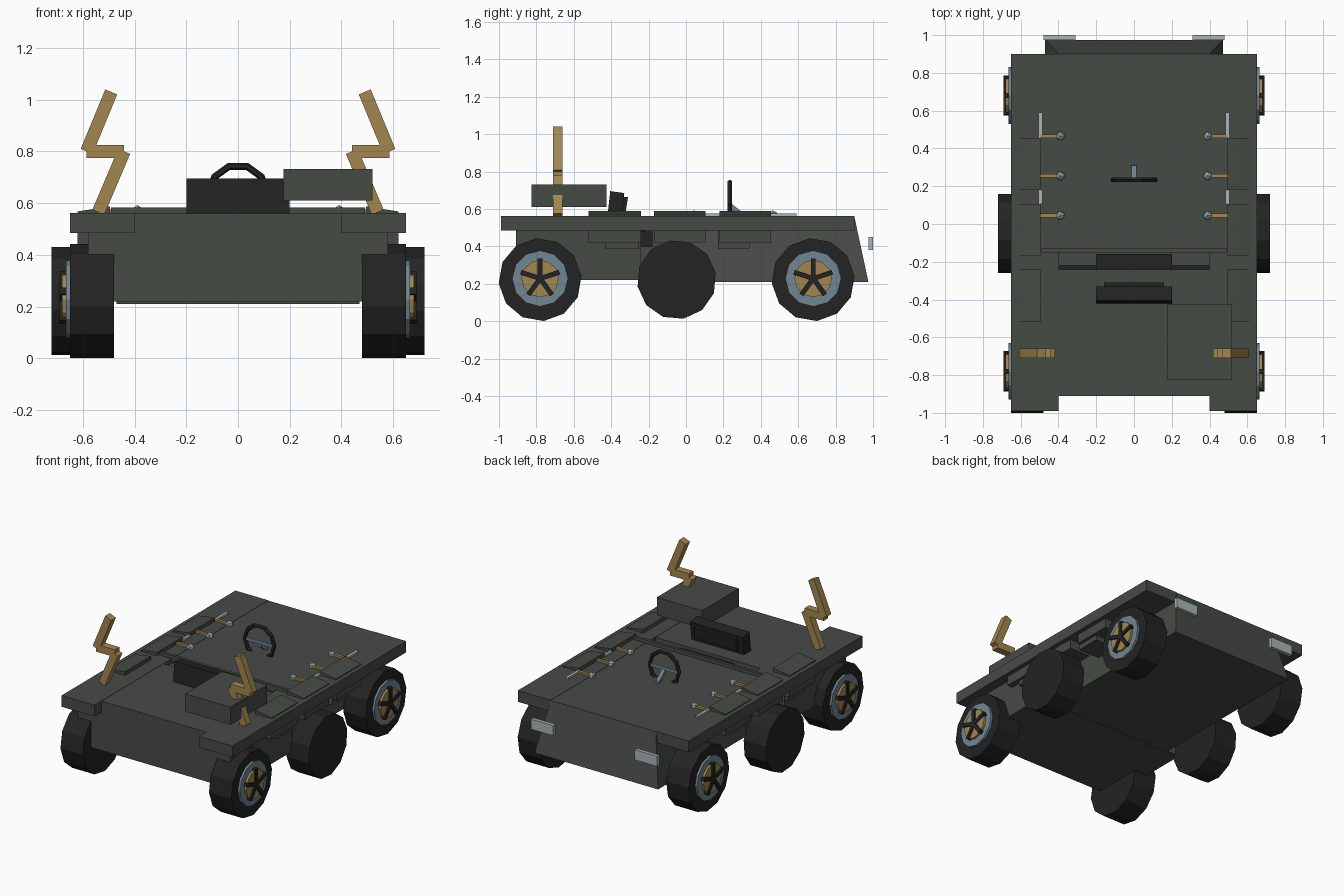
import bpy, bmesh, math
from mathutils import Vector, Matrix

if "Cube" in bpy.data.objects:
    bpy.data.objects.remove(bpy.data.objects["Cube"])


def material(name, rgb):
    m = bpy.data.materials.new(name)
    m.diffuse_color = (*rgb, 1)
    m.use_nodes = True
    m.node_tree.nodes["Principled BSDF"].inputs["Base Color"].default_value = m.diffuse_color
    return m


GREEN = material("dark_olive_paint", (0.062, 0.070, 0.060))
BLACK = material("black_rubber", (0.017, 0.017, 0.017))
BRASS = material("brass", (0.36, 0.24, 0.08))
STEEL = material("blue_steel", (0.17, 0.24, 0.29))
PALE = material("pale_grey", (0.40, 0.46, 0.48))


def mesh(name, verts, faces, mat):
    me = bpy.data.meshes.new(name)
    me.from_pydata(verts, [], faces)
    bm = bmesh.new()
    bm.from_mesh(me)
    bmesh.ops.recalc_face_normals(bm, faces=bm.faces)
    bm.to_mesh(me)
    bm.free()
    me.materials.append(mat)
    ob = bpy.data.objects.new(name, me)
    bpy.context.collection.objects.link(ob)
    return ob


def prism(name, a, b, mat):
    """Solid joining two matching outlines."""
    n = len(a)
    faces = [list(range(n)), list(range(n, 2 * n))]
    faces += [[i, (i + 1) % n, n + (i + 1) % n, n + i] for i in range(n)]
    return mesh(name, list(a) + list(b), faces, mat)


def box(name, x, y, z, mat):
    ring = [(x[0], y[0]), (x[1], y[0]), (x[1], y[1]), (x[0], y[1])]
    return prism(name, [(*p, z[0]) for p in ring], [(*p, z[1]) for p in ring], mat)


def mirror_box(name, s, x, y, z, mat):
    return box(name, sorted((s * x[0], s * x[1])), y, z, mat)


def disc(name, x0, x1, y, z, r, sides, mat, turn=0.0):
    """Cylinder lying along the x axis."""
    ang = [turn + math.tau * i / sides for i in range(sides)]
    rim = [(y + r * math.cos(t), z + r * math.sin(t)) for t in ang]
    return prism(name, [(x0, *p) for p in rim], [(x1, *p) for p in rim], mat)


def bar(name, p, q, w, d, mat):
    """Bar from p to q lying in a plane of constant y; w in plane, d along y."""
    p, q = Vector(p), Vector(q)
    side = (q - p).normalized().cross(Vector((0, 1, 0))) * w / 2
    dy = Vector((0, d / 2, 0))
    offs = [side + dy, side - dy, -side - dy, -side + dy]
    return prism(name, [p + o for o in offs], [q + o for o in offs], mat)


# Hull: wide rear section, flared sloping nose section
box("rear_hull", (-0.58, 0.58), (-0.91, -0.24), (0.22, 0.56), GREEN)
prism("front_hull",
      [(-0.47, -0.14, 0.21), (0.47, -0.14, 0.21), (0.47, 0.975, 0.21), (-0.47, 0.975, 0.21)],
      [(-0.40, -0.14, 0.56), (0.40, -0.14, 0.56), (0.40, 0.90, 0.56), (-0.40, 0.90, 0.56)], GREEN)
box("floor_tub", (-0.47, 0.47), (-0.24, -0.14), (0.21, 0.40), GREEN)
box("cockpit_step", (-0.40, 0.40), (-0.22, -0.14), (0.40, 0.53), GREEN)
box("dash_lip", (-0.49, 0.49), (-0.15, -0.13), (0.54, 0.583), GREEN)

# Seat
box("seat_base", (-0.42, 0.42), (-0.245, -0.18), (0.40, 0.48), BLACK)
box("seat_cushion", (-0.2, 0.2), (-0.24, -0.16), (0.40, 0.54), BLACK)
prism("seat_back",
      [(-0.2, -0.42, 0.56), (0.2, -0.42, 0.56), (0.2, -0.345, 0.56), (-0.2, -0.345, 0.56)],
      [(-0.2, -0.405, 0.695), (0.2, -0.405, 0.695), (0.2, -0.33, 0.685), (-0.2, -0.33, 0.685)], BLACK)
prism("seat_back_pad",
      [(-0.16, -0.345, 0.585), (0.16, -0.345, 0.585), (0.16, -0.322, 0.585), (-0.16, -0.322, 0.585)],
      [(-0.16, -0.335, 0.665), (0.16, -0.335, 0.665), (0.16, -0.31, 0.665), (-0.16, -0.31, 0.665)], BLACK)

# Steering wheel and column
R, r, N, M = 0.112, 0.014, 10, 6
verts, faces = [], []
for i in range(N):
    a = math.tau * (i + 0.5) / N + math.pi / 2
    for j in range(M):
        b = math.tau * j / M
        rad = R + r * math.cos(b)
        verts.append((rad * math.cos(a), 0.235 + r * math.sin(b), 0.636 + rad * math.sin(a)))
        faces.append([i * M + j, i * M + (j + 1) % M,
                      (i + 1) % N * M + (j + 1) % M, (i + 1) % N * M + j])
mesh("steering_wheel", verts, faces, BLACK)
prism("steering_column",
      [(-0.012, 0.235, 0.60), (0.012, 0.235, 0.60), (0.012, 0.235, 0.635), (-0.012, 0.235, 0.635)],
      [(-0.012, 0.31, 0.55), (0.012, 0.31, 0.55), (0.012, 0.31, 0.575), (-0.012, 0.31, 0.575)], STEEL)
box("steering_spoke", (-0.10, 0.10), (0.228, 0.242), (0.625, 0.645), STEEL)

# Cargo case behind the seat
box("cargo_case", (0.175, 0.52), (-0.825, -0.425), (0.61, 0.732), GREEN)

for s in (-1, 1):
    # Fender decks
    mirror_box("fender_deck", s, (0.40, 0.65), (-0.99, 0.90), (0.485, 0.562), GREEN)
    # Side lockers with wedge lids
    for y0, y1 in ((-0.52, -0.24), (-0.17, 0.105), (0.18, 0.455)):
        mirror_box("side_locker", s, (0.46, 0.62), (y0, y1), (0.42, 0.49), GREEN)
        tri = [(0.62, 0.56), (0.62, 0.568), (0.495, 0.588), (0.495, 0.56)]
        prism("locker_lid", [(s * x, y0, z) for x, z in tri],
              [(s * x, y1, z) for x, z in tri], GREEN)
    for y0, y1 in ((-0.43, -0.25), (0.17, 0.34)):
        mirror_box("under_locker", s, (0.44, 0.60), (y0, y1), (0.385, 0.49), GREEN)

    # Control levers with knobs
    for y in (0.045, 0.255, 0.465):
        mirror_box("lever_rod", s, (0.39, 0.495), (y - 0.01, y + 0.01), (0.56, 0.576), BRASS)
        bm = bmesh.new()
        bmesh.ops.create_icosphere(bm, subdivisions=1, radius=0.025,
                                   matrix=Matrix.Translation((s * 0.39, y, 0.568)))
        me = bpy.data.meshes.new("lever_knob")
        bm.to_mesh(me)
        bm.free()
        me.materials.append(PALE)
        bpy.context.collection.objects.link(bpy.data.objects.new("lever_knob", me))
    for y0, y1 in ((0.455, 0.59), (0.105, 0.18)):
        mirror_box("lever_rail", s, (0.485, 0.505), (y0, y1), (0.56, 0.575), PALE)

    # Zigzag brass grab handles
    pts = [(0.54, 0.565), (0.44, 0.80), (0.585, 0.80), (0.49, 1.03)]
    pts = [(s * x, -0.685, z) for x, z in pts]
    for p, q in zip(pts, pts[1:]):
        bar("grab_handle", p, q, 0.05, 0.05, BRASS)

    # Headlamps
    mirror_box("headlamp", s, (0.31, 0.48), (0.975, 1.0), (0.38, 0.45), PALE)

    # Corner wheels with hubs and five spokes
    for y in (-0.78, 0.68):
        disc("tyre", s * 0.48, s * 0.65, y, 0.222, 0.222, 12, BLACK, math.radians(5))
        disc("wheel_rim", s * 0.64, s * 0.665, y, 0.228, 0.15, 12, STEEL)
        disc("hub_plate", s * 0.66, s * 0.68, y, 0.228, 0.10, 12, BRASS)
        for k in range(5):
            a = math.pi / 2 + math.tau * k / 5
            c, n = (math.cos(a), math.sin(a)), (-math.sin(a), math.cos(a))
            quad = [(y + c[0] * u + n[0] * v, 0.228 + c[1] * u + n[1] * v)
                    for u, v in ((0, -0.013), (0.108, -0.013), (0.108, 0.013), (0, 0.013))]
            prism("hub_spoke", [(s * 0.66, *p) for p in quad],
                  [(s * 0.69, *p) for p in quad], BLACK)

    # Plain middle wheels
    disc("middle_tyre", s * 0.55, s * 0.72, -0.05, 0.222, 0.212, 12, BLACK, math.radians(10))
